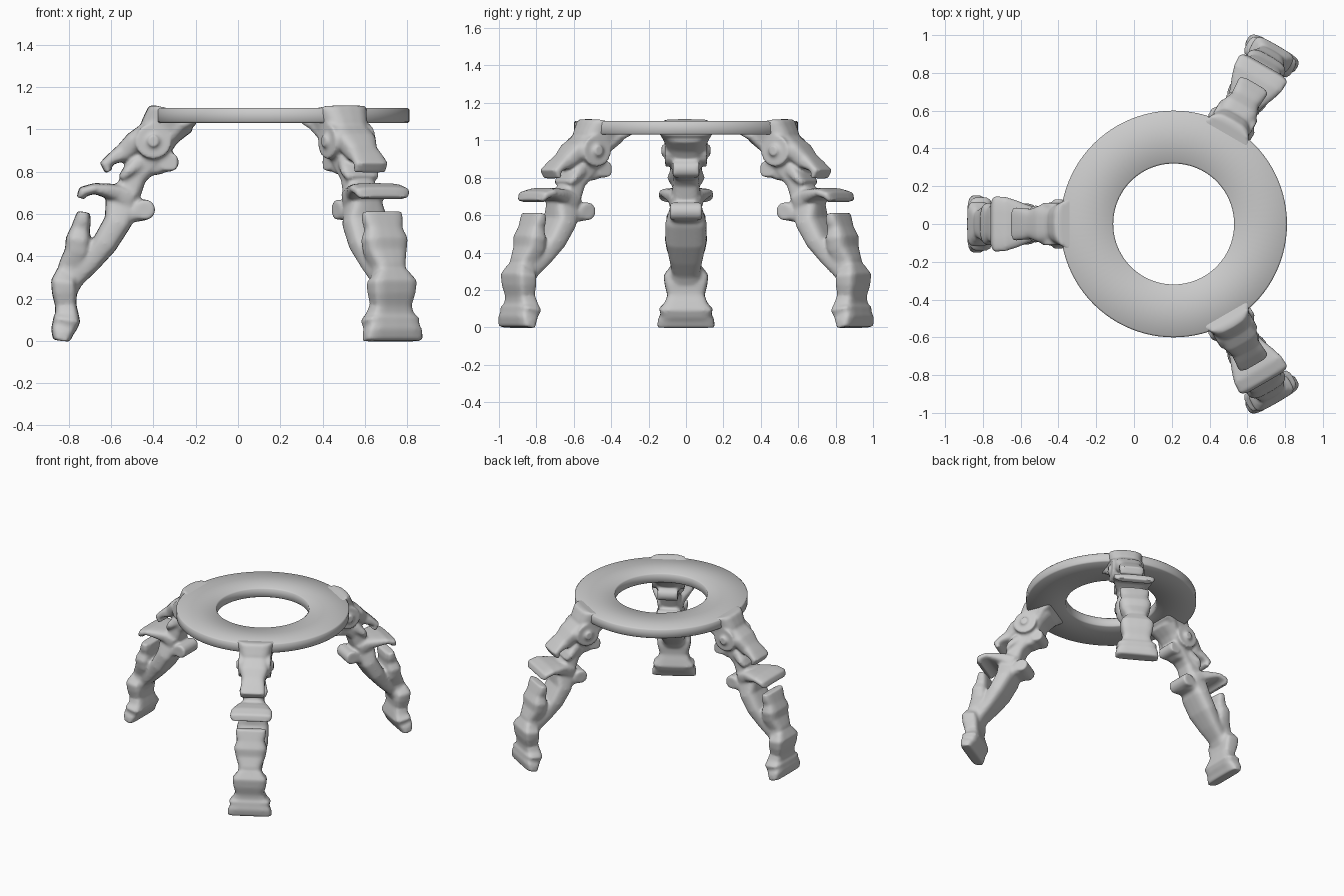
import bpy, bmesh, math
from mathutils import Matrix, Vector

if "Cube" in bpy.data.objects:
    bpy.data.objects.remove(bpy.data.objects["Cube"])

CENTRE = Vector((0.21, 0, 0))


def sweep(bm, path, power=0.6, n=20):
    """Loft rounded sections along (outward d, z, half thickness, half width)."""
    rings = []
    for i, (d, z, t, w) in enumerate(path):
        a, b = path[max(i - 1, 0)], path[min(i + 1, len(path) - 1)]
        tan = Vector((b[0] - a[0], b[1] - a[1])).normalized()
        ring = []
        for k in range(n):
            c, s = math.cos(2 * math.pi * k / n), math.sin(2 * math.pi * k / n)
            u = math.copysign(abs(c) ** power, c) * t
            v = math.copysign(abs(s) ** power, s) * w
            ring.append(bm.verts.new((-(d - tan.y * u), v, z + tan.x * u)))
        rings.append(ring)
    for r0, r1 in zip(rings, rings[1:]):
        for k in range(n):
            bm.faces.new((r0[k], r0[(k + 1) % n], r1[(k + 1) % n], r1[k]))
    bm.faces.new(rings[0][::-1])
    bm.faces.new(rings[-1])


def roll(bm, d, z, r, w):
    """Scroll end: a short cylinder lying across the leg."""
    m = Matrix.Translation((-d, 0, z)) @ Matrix.Rotation(math.pi / 2, 4, 'X')
    bmesh.ops.create_cone(bm, cap_ends=True, segments=24, radius1=r, radius2=r,
                          depth=2 * w, matrix=m)


# Ring top
bm = bmesh.new()
ri, ro, z0, z1, e = 0.32, 0.6, 1.03, 1.102, 0.008
prof = [(ri + e, z0), (ro - e, z0), (ro, z0 + e), (ro, z1 - e),
        (ro - e, z1), (ri + e, z1), (ri, z1 - e), (ri, z0 + e)]
N = 96
loops = [[bm.verts.new((CENTRE.x + r * math.cos(2 * math.pi * i / N),
                        r * math.sin(2 * math.pi * i / N), z)) for r, z in prof]
         for i in range(N)]
for i in range(N):
    a, b = loops[i], loops[(i + 1) % N]
    for k in range(8):
        bm.faces.new((a[k], b[k], b[(k + 1) % 8], a[(k + 1) % 8]))
bmesh.ops.recalc_face_normals(bm, faces=bm.faces)
me = bpy.data.meshes.new("ring_top")
bm.to_mesh(me)
bm.free()
ring = bpy.data.objects.new("ring_top", me)
bpy.context.collection.objects.link(ring)
bpy.context.view_layer.objects.active = ring
ring.select_set(True)
bpy.ops.object.shade_smooth_by_angle(angle=math.radians(50))

# Carved leg, modelled on the -x side
bm = bmesh.new()
# shoulder under the ring and curved stem
sweep(bm, [(.31, 1.095, .09, .14), (.32, 1.05, .12, .125), (.37, .99, .10, .105),
           (.40, .92, .085, .09), (.43, .85, .07, .075), (.48, .78, .05, .07),
           (.52, .71, .065, .075), (.55, .64, .08, .085), (.57, .56, .065, .11),
           (.63, .46, .06, .11), (.70, .37, .05, .09), (.78, .30, .055, .075),
           (.82, .22, .05, .08)])
sweep(bm, [(.20, 1.045, .02, .15), (.27, 1.02, .035, .13), (.33, .96, .04, .10)])
# side roundels and inner curls
roll(bm, .40, .945, .085, .112)
roll(bm, .40, .945, .03, .13)
roll(bm, .325, .845, .045, .07)
roll(bm, .44, .62, .048, .085)
sweep(bm, [(.325, .84, .035, .065), (.38, .82, .035, .065), (.45, .82, .04, .07)])
sweep(bm, [(.44, .61, .04, .08), (.50, .60, .04, .085), (.56, .60, .04, .09)])
# upper leaf scroll
sweep(bm, [(.42, .99, .05, .09), (.49, .94, .05, .10), (.54, .89, .045, .08),
           (.59, .865, .03, .085), (.63, .835, .025, .09), (.61, .80, .02, .085)])
sweep(bm, [(.46, .85, .04, .08), (.52, .80, .03, .10), (.55, .765, .02, .085)])
# middle leaf curl
sweep(bm, [(.50, .66, .06, .085), (.56, .695, .045, .10), (.62, .71, .035, .125),
           (.68, .72, .026, .145), (.735, .705, .026, .15), (.745, .675, .02, .135)])
# lower standing leaf
sweep(bm, [(.80, .27, .06, .085), (.79, .35, .06, .08), (.76, .42, .06, .105),
           (.755, .48, .06, .115), (.745, .53, .045, .095), (.735, .57, .04, .105),
           (.73, .61, .03, .105)])
# foot with ridged outline and flared plinth
sweep(bm, [(.81, .32, .05, .085), (.825, .28, .06, .12), (.82, .23, .06, .115),
           (.815, .17, .05, .10), (.81, .13, .055, .115), (.81, .10, .065, .145),
           (.82, .07, .06, .135), (.83, .045, .055, .15), (.835, 0, .04, .155)], .45)
bmesh.ops.recalc_face_normals(bm, faces=bm.faces)
leg_mesh = bpy.data.meshes.new("leg")
bm.to_mesh(leg_mesh)
bm.free()

# Three legs around the ring, each fused into one soft carved surface
for name, angle in (("left_leg", 0), ("front_right_leg", 120), ("back_right_leg", 240)):
    leg = bpy.data.objects.new(name, leg_mesh)
    bpy.context.collection.objects.link(leg)
    leg.matrix_world = (Matrix.Translation(CENTRE)
                        @ Matrix.Rotation(math.radians(angle), 4, 'Z')
                        @ Matrix.Translation(-CENTRE))
    fuse = leg.modifiers.new("fuse", 'REMESH')
    fuse.mode = 'VOXEL'
    fuse.voxel_size = 0.01
    fuse.use_smooth_shade = True
    soft = leg.modifiers.new("soften", 'SMOOTH')
    soft.factor = 0.5
    soft.iterations = 5
